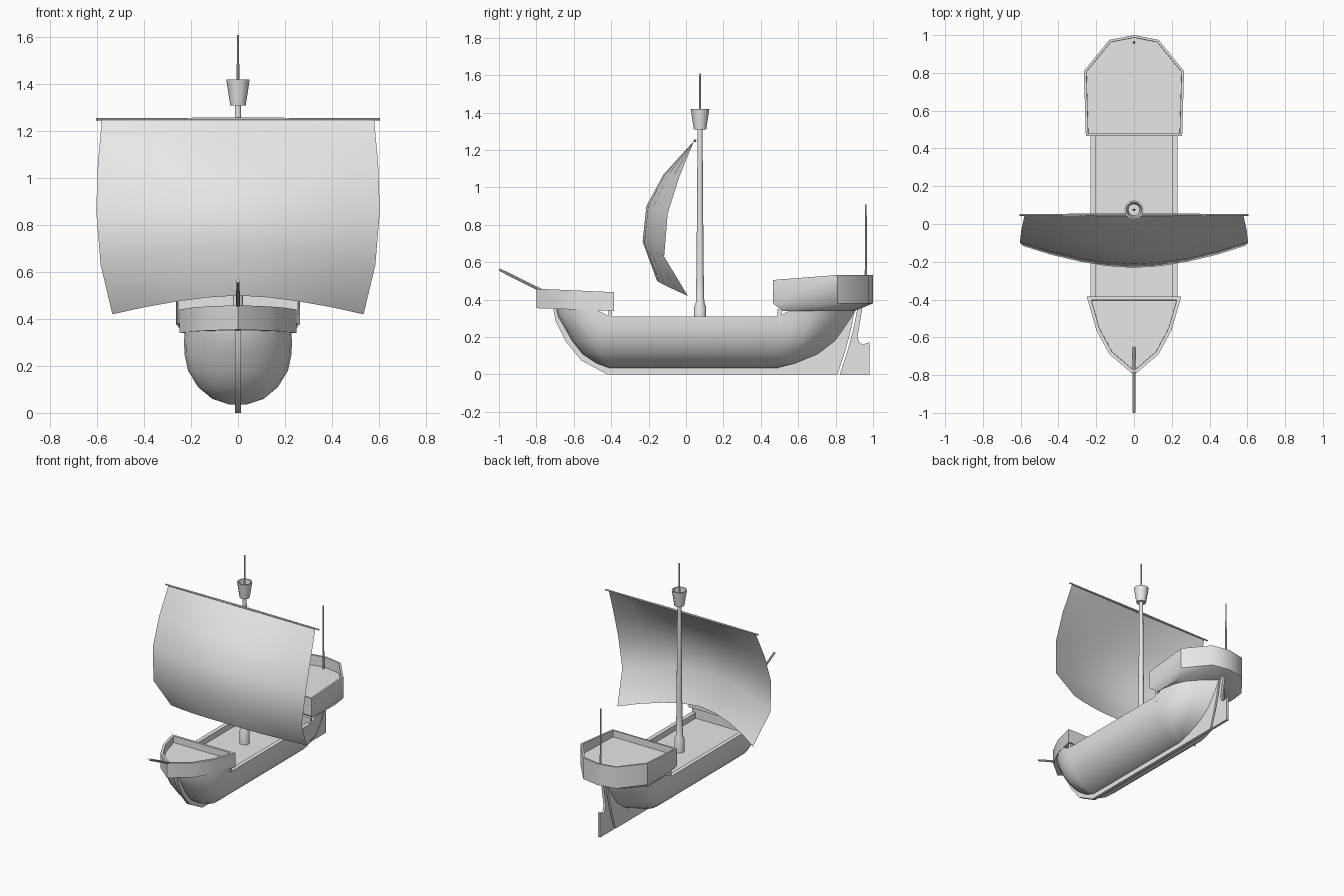
import bpy, bmesh, math
from mathutils import Vector

if "Cube" in bpy.data.objects:
    bpy.data.objects.remove(bpy.data.objects["Cube"])

grey = bpy.data.materials.new("light_grey")
grey.diffuse_color = (0.8, 0.8, 0.8, 1)
grey.use_nodes = True
grey.node_tree.nodes["Principled BSDF"].inputs["Base Color"].default_value = grey.diffuse_color


def finish(name, bm, recalc=True, angle=40):
    bmesh.ops.remove_doubles(bm, verts=bm.verts, dist=0.0002)
    if recalc:
        bmesh.ops.recalc_face_normals(bm, faces=bm.faces)
    me = bpy.data.meshes.new(name)
    bm.to_mesh(me)
    bm.free()
    for p in me.polygons:
        p.use_smooth = True
    me.set_sharp_from_angle(angle=math.radians(angle))
    me.materials.append(grey)
    ob = bpy.data.objects.new(name, me)
    bpy.context.collection.objects.link(ob)
    return ob


def loft(bm, rings, closed=False):
    rows = [[bm.verts.new(p) for p in r] for r in rings]
    n = len(rows[0])
    for a, b in zip(rows, rows[1:]):
        for i in range(n if closed else n - 1):
            j = (i + 1) % n
            bm.faces.new((a[i], b[i], b[j], a[j]))
    return rows


def plate(name, pts, half):
    """Flat plate in the y-z plane, centred on x = 0."""
    bm = bmesh.new()
    rows = loft(bm, [[(s * half, y, z) for y, z in pts] for s in (-1, 1)], True)
    for r in rows:
        bm.faces.new(r)
    return finish(name, bm)


def lathe(name, profile, sides, base=(0, 0, 0), axis=(0, 0, 1)):
    """Turned part: profile of (radius, distance along axis)."""
    bm = bmesh.new()
    q = Vector((0, 0, 1)).rotation_difference(Vector(axis))
    rings = [[Vector(base) + q @ Vector((r * math.cos(t), r * math.sin(t), d))
              for t in (2 * math.pi * k / sides for k in range(sides))]
             for r, d in profile]
    rows = loft(bm, rings, True)
    for r, p in ((rows[0], profile[0]), (rows[-1], profile[-1])):
        if p[0] > 0:
            bm.faces.new(r)
    return finish(name, bm)


def mirrored(half):
    """Half outline on +x (rear or front first) closed round to -x."""
    return half + [(-x, *rest) for x, *rest in reversed(half) if x > 0]


# hull: half section with bow and stern reach at every level (x, z, bow, stern)
levels = [(0.23, 0.35, 0.285, 0.42), (0.23, 0.31, 0.275, 0.40),
          (0.228, 0.25, 0.24, 0.36), (0.213, 0.18, 0.20, 0.31),
          (0.17, 0.11, 0.145, 0.22), (0.11, 0.06, 0.07, 0.10), (0.035, 0.035, 0, 0)]


def station(y0, fx, fy, end):
    reach = 2 if end < 0 else 3
    half = [(l[0] * fx, y0 + end * l[reach] * fy, l[1]) for l in levels]
    return half + [(-x, y, z) for x, y, z in reversed(half)]


bow = [station(-0.41, math.cos(math.radians(a)), math.sin(math.radians(a)), -1)
       for a in (90, 75, 60, 45, 30, 15, 0)]
stern = [station(0.49, fx, fy, 1)
         for fx, fy in ((1, 0), (0.97, 0.2), (0.9, 0.42), (0.76, 0.6), (0.5, 0.77), (0.03, 1))]
bm = bmesh.new()
rows = loft(bm, bow + stern)
# lower the rail between the two castles
for r in (rows[len(bow) - 1], rows[len(bow)]):
    for i in (0, -1):
        r[i].co.z = 0.31
finish("hull", bm)

# sunken main deck with side rails
bm = bmesh.new()
sec = [(0.23, 0.31), (0.20, 0.31), (0.20, 0.27)]
sec = sec + [(-x, z) for x, z in reversed(sec)]
loft(bm, [[(x, y, z) for x, z in sec] for y in (-0.41, 0.49)])
ob = finish("main_deck", bm)

# bulkheads closing the ends of the main deck
for name, y in (("fore_bulkhead", -0.405), ("aft_bulkhead", 0.50)):
    bm = bmesh.new()
    bmesh.ops.create_cube(bm, size=1)
    for v in bm.verts:
        v.co = (v.co.x * 0.456, y + v.co.y * 0.02, 0.31 + v.co.z * 0.08)
    finish(name, bm)


def castle(name, half, top, rings, rim, floor):
    """Raised platform: rings of (x scale, y scale, y pivot, z function), inset floor."""
    outline = mirrored(half)
    bm = bmesh.new()
    rows = loft(bm, [[(x * sx, p + (y - p) * sy, zf(y)) for x, y in outline]
                     for sx, sy, p, zf in rings + [(1, 1, 0, top)]], True)
    bm.faces.new(rows[0])
    lid = bm.faces.new(rows[-1])
    bmesh.ops.recalc_face_normals(bm, faces=bm.faces)
    bmesh.ops.inset_individual(bm, faces=[lid], thickness=rim, use_even_offset=True)
    bmesh.ops.inset_individual(bm, faces=[lid], thickness=0.001, use_even_offset=True)
    for v in lid.verts:
        v.co.z = floor
    finish(name, bm)


castle("forecastle", [(0.25, -0.385), (0.20, -0.56), (0.13, -0.69), (0, -0.80)],
       lambda y: 0.44 - (y + 0.385) * 0.045,
       [(1, 1, 0, lambda y: 0.34 - (y + 0.385) * 0.035)], 0.018, 0.395)
castle("aftcastle", [(0.255, 0.465), (0.265, 0.81), (0.13, 0.975), (0, 1.0)],
       lambda y: min(0.505 + (y - 0.465) * 0.08, 0.532),
       [(0.88, 0.72, 0.65, lambda y: 0.34), (1, 1, 0, lambda y: 0.38)], 0.013, 0.46)

# keel with stem and sternpost
plate("keel", [(-0.71, 0.35), (-0.695, 0.28), (-0.645, 0.18), (-0.56, 0.075), (-0.42, 0),
               (0.81, 0), (0.85, 0.12), (0.88, 0.23), (0.905, 0.36), (0.80, 0.35),
               (0.70, 0.14), (0.48, 0.05), (-0.40, 0.05), (-0.53, 0.13), (-0.62, 0.25),
               (-0.65, 0.35)], 0.012)
plate("rudder", [(0.822, 0), (0.98, 0), (0.98, 0.172), (0.945, 0.16), (0.925, 0.172),
                 (0.917, 0.20), (0.945, 0.37), (0.92, 0.37), (0.892, 0.23), (0.862, 0.12)],
      0.009)

# mast, lookout basket and poles
lathe("mast", [(0.033, 0.26), (0.033, 0.36), (0.023, 0.38), (0.020, 0.52), (0.018, 0.70),
               (0.013, 1.34)], 12, (0, 0.075, 0))
lathe("lookout_basket", [(0, 1.31), (0.033, 1.31), (0.05, 1.42), (0.041, 1.42),
                         (0.031, 1.335), (0, 1.335)], 12, (0, 0.075, 0))
lathe("mast_top_pole", [(0.007, 1.33), (0.004, 1.61)], 8, (0, 0.075, 0))
lathe("stern_pole", [(0.007, 0.45), (0.004, 0.91)], 8, (0, 0.962, 0))
lathe("bowsprit", [(0.009, 0), (0.007, 0.395)], 8, (0, -0.645, 0.385), (0, -0.345, 0.172))
lathe("yard", [(0.005, -0.605), (0.008, 0), (0.005, 0.605)], 8, (0, 0.048, 1.25), (1, 0, 0))

# billowing sail: (edge x, centre y, centre z, edge y, edge z) per row
sail = [(0.58, 0.042, 1.247, 0.042, 1.247), (0.597, -0.12, 1.07, -0.035, 1.06),
        (0.604, -0.212, 0.90, -0.098, 0.86), (0.585, -0.232, 0.71, -0.117, 0.63),
        (0.535, -0.155, 0.50, 0.01, 0.42)]
bm = bmesh.new()
loft(bm, [[(ex * u, cy + (ey - cy) * abs(u) ** 1.75, cz + (ez - cz) * abs(u) ** 1.6)
           for u in (-1, -0.75, -0.48, -0.24, 0, 0.24, 0.48, 0.75, 1)]
          for ex, cy, cz, ey, ez in sail])
finish("sail", bm, recalc=False, angle=60)
